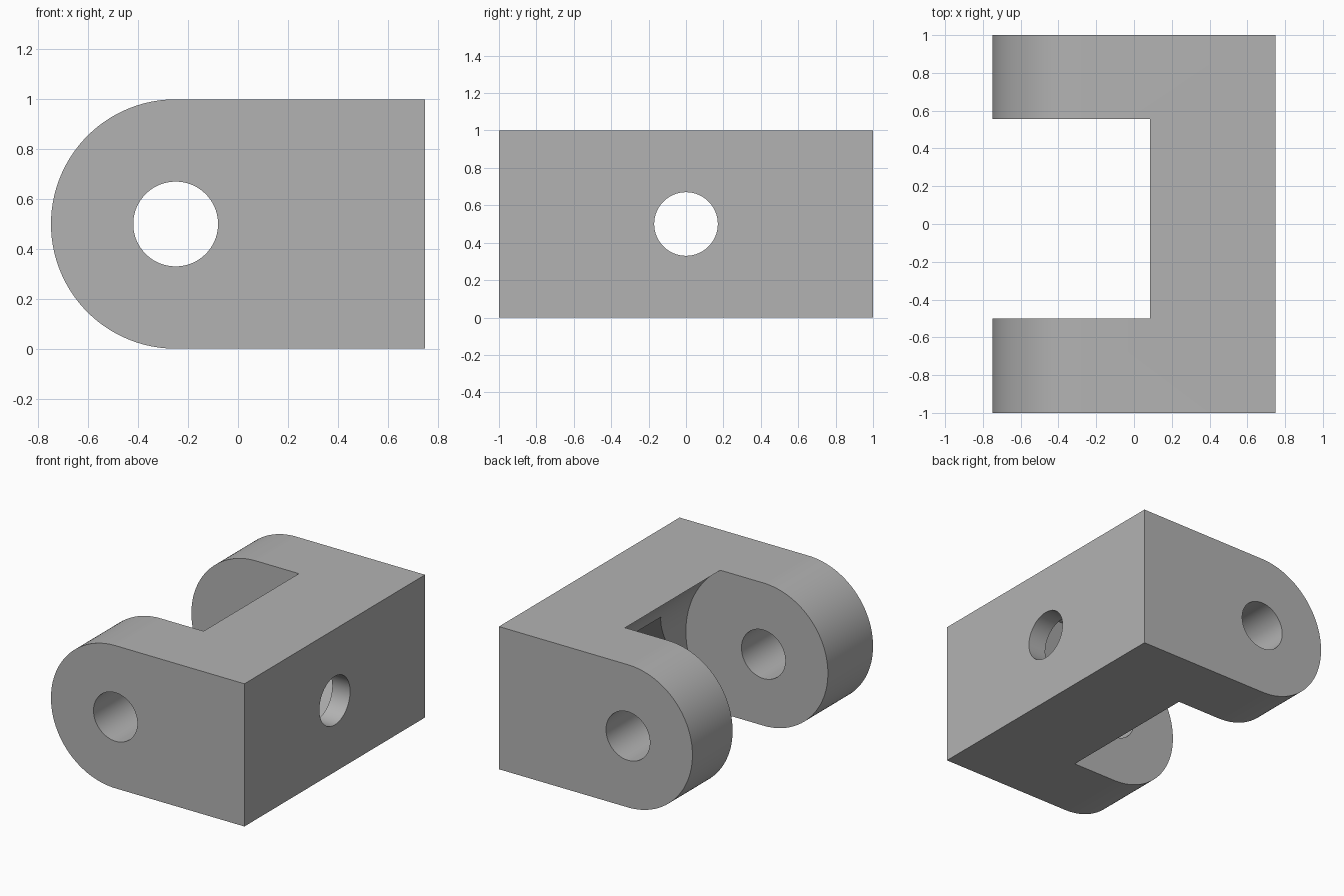
import bpy, math
from mathutils import Matrix

cube = bpy.data.objects.get("Cube")
if cube:
    bpy.data.objects.remove(cube, do_unlink=True)

PIN_X, MID_Z = -0.25, 0.5      # pin axis
SLOT = (-0.5, 0.555)           # gap between the two arms, along y
POCKET_FLOOR = 0.612

grey = bpy.data.materials.new("plain grey")
grey.use_nodes = True
colour = (0.45, 0.45, 0.45, 1)
grey.diffuse_color = colour
grey.node_tree.nodes["Principled BSDF"].inputs["Base Color"].default_value = colour


def prism(name, outline, y0, y1):
    """Extrude an x-z outline along y."""
    n = len(outline)
    verts = [(x, y, z) for y in (y0, y1) for x, z in outline]
    faces = [tuple(range(n)), tuple(range(2 * n - 1, n - 1, -1))]
    faces += [(i, i + n, (i + 1) % n + n, (i + 1) % n) for i in range(n)]
    mesh = bpy.data.meshes.new(name)
    mesh.from_pydata(verts, [], faces)
    obj = bpy.data.objects.new(name, mesh)
    bpy.context.collection.objects.link(obj)
    return obj


def arc(cx, cz, r, start, end, n):
    angles = [math.radians(start + (end - start) * i / n) for i in range(n + 1)]
    return [(cx + r * math.cos(a), cz + r * math.sin(a)) for a in angles]


def disc(r, n=96, cx=0.0, cz=0.0):
    return arc(cx, cz, r, 0, 360, n)[:-1]


def along_x(obj):
    """Turn a prism from the y axis to the x axis, at mid height."""
    obj.data.transform(Matrix.Translation((0, 0, MID_Z)) @ Matrix.Rotation(-math.pi / 2, 4, "Z"))
    return obj


# Block with a rounded end, running the full width
bracket = prism("clevis_bracket",
                [(0.75, 0), (0.75, 1)] + arc(PIN_X, MID_Z, 0.5, 90, 270, 80), -1, 1)
bracket.data.materials.append(grey)

# Slot with a round clearance bottom, pin hole, bolt hole and hexagonal nut pocket
cutters = [
    prism("slot_clearance", disc(0.601, 160, PIN_X, MID_Z), *SLOT),
    prism("pin_hole", disc(0.17, cx=PIN_X, cz=MID_Z), -1.2, 1.2),
    along_x(prism("bolt_hole", disc(0.17), 0.1, 1)),
    along_x(prism("nut_pocket", disc(0.25 / math.cos(math.pi / 6), 6), 0, POCKET_FLOOR)),
]
for cutter in cutters:
    cutter.hide_render = True
    mod = bracket.modifiers.new(cutter.name, "BOOLEAN")
    mod.operation = "DIFFERENCE"
    mod.solver = "EXACT"
    mod.object = cutter

bpy.ops.object.select_all(action="DESELECT")
bpy.context.view_layer.objects.active = bracket
bracket.select_set(True)
for mod in list(bracket.modifiers):
    bpy.ops.object.modifier_apply(modifier=mod.name)
for cutter in cutters:
    bpy.data.objects.remove(cutter, do_unlink=True)

bpy.ops.object.shade_smooth_by_angle(angle=math.radians(30))
